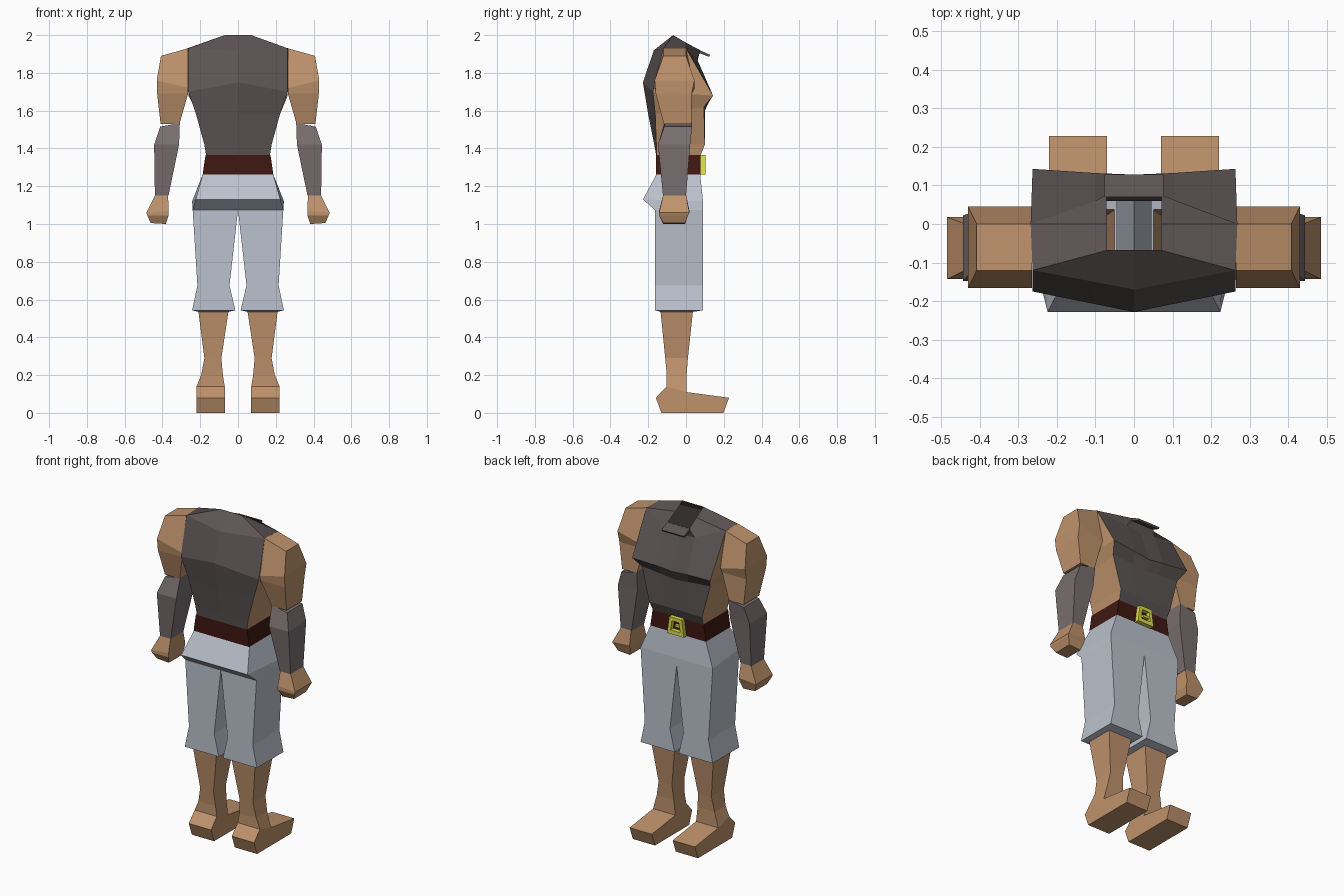
import bpy, bmesh


def mat(name, r, g, b):
    m = bpy.data.materials.new(name)
    m.diffuse_color = (r, g, b, 1)
    return m


SKIN = mat("skin", 0.52, 0.29, 0.15)
SHIRT = mat("dark_cloth", 0.11, 0.09, 0.09)
PANTS = mat("pale_cloth", 0.50, 0.54, 0.61)
BELT = mat("leather", 0.05, 0.009, 0.006)
METAL = mat("yellow_metal", 0.72, 0.72, 0.07)
WRAP = mat("wrap", 0.19, 0.155, 0.16)


def rect(x0, x1, y0, y1, z, sx=0, sy=0):
    """Four-point ring; sx raises the x1 side, sy raises the y1 side."""
    return [(x0, y0, z), (x1, y0, z + sx), (x1, y1, z + sx + sy), (x0, y1, z + sy)]


def loft(name, rings, mats, top=False, bottom=False, side=1, slot=None, loop=False):
    """Join equal rings with quads. top caps the first ring, bottom the last."""
    bm = bmesh.new()
    vs = [[bm.verts.new((x * side, y, z)) for x, y, z in r] for r in rings]
    n = len(rings[0])
    pairs = list(zip(vs, vs[1:]))
    if loop:
        pairs.append((vs[-1], vs[0]))
    for k, (a, b) in enumerate(pairs):
        for i in range(n):
            j = (i + 1) % n
            f = bm.faces.new((a[i], a[j], b[j], b[i]))
            if slot:
                f.material_index = slot(k, i)
    if top:
        bm.faces.new(vs[0])
    if bottom:
        bm.faces.new(vs[-1])
    bmesh.ops.recalc_face_normals(bm, faces=bm.faces[:])
    me = bpy.data.meshes.new(name)
    bm.to_mesh(me)
    bm.free()
    for m in mats:
        me.materials.append(m)
    ob = bpy.data.objects.new(name, me)
    bpy.context.collection.objects.link(ob)
    return ob


def mirrored(name, rings, m, **kw):
    for label, s in (("right", 1), ("left", -1)):
        loft(f"{label}_{name}", rings, [m], side=s, **kw)


def torso_ring(back, bc, fc, fi, front):
    """Full ring from half outline: back centre, back/front corners, inner front, front centre."""
    half = [bc, fc, fi]
    flip = [(-x, y, z) for x, y, z in reversed(half)]
    return [(0, *back)] + half + [(0, *front)] + flip


# Sleeveless shirt, with bare skin side panels and an open neck
torso = [
    torso_ring((-.157, 1.36), (.168, -.155, 1.36), (.168, .075, 1.36), (.08, .075, 1.36), (.075, 1.36)),
    torso_ring((-.168, 1.42), (.178, -.157, 1.42), (.178, .100, 1.42), (.08, .100, 1.42), (.100, 1.42)),
    torso_ring((-.200, 1.58), (.222, -.163, 1.58), (.230, .095, 1.62), (.09, .100, 1.61), (.100, 1.60)),
    torso_ring((-.228, 1.75), (.263, -.175, 1.70), (.263, .143, 1.68), (.10, .132, 1.67), (.128, 1.66)),
    torso_ring((-.170, 1.92), (.263, -.120, 1.93), (.268, .000, 1.93), (.10, .060, 1.87), (.060, 1.86)),
    torso_ring((-.068, 2.00), (.070, -.068, 2.00), (.070, .000, 1.96), (.072, .075, 1.92), (.075, 1.92)),
]
loft("shirt", torso, [SHIRT, SKIN], slot=lambda k, i: int(k < 4 and i in (1, 6)))

# Collar lip over the chest
loft("collar_lip", [rect(-.076, .076, .070, .128, 1.922, sy=-.027),
                    rect(-.076, .076, .070, .122, 1.905, sy=-.020)], [SHIRT], top=True, bottom=True)

# Belt and buckle frame with its pin
loft("belt", [rect(-.172, .172, -.160, .076, 1.365), rect(-.187, .187, -.160, .076, 1.263)], [BELT])


def frame(w_top, w_bot, z0, z1, y):
    return [(-w_bot, y, z0), (w_bot, y, z0), (w_top, y, z1), (-w_top, y, z1)]


loft("buckle", [frame(.042, .056, 1.263, 1.366, .070), frame(.042, .056, 1.263, 1.366, .102),
                frame(.024, .032, 1.287, 1.345, .102), frame(.024, .032, 1.287, 1.345, .070)],
     [METAL], loop=True)
loft("buckle_pin", [rect(-.030, .010, .078, .094, 1.322), rect(-.030, .010, .078, .094, 1.308)],
     [METAL], top=True, bottom=True)

# Trouser hips with the flared seat at the back
loft("trouser_hips", [
    rect(-.186, .186, -.155, .075, 1.265),
    [(-.224, -.228, 1.13), (.224, -.228, 1.13), (.243, .09, 1.12), (-.243, .09, 1.12)],
    rect(-.240, .240, -.165, .090, 1.075)], [PANTS])

# Trouser legs, closed underneath up to the calf
mirrored("trouser_leg", [
    rect(0, .240, -.165, .090, 1.075),
    rect(.045, .215, -.165, .090, .675),
    rect(.014, .243, -.165, .090, .543),
    rect(.050, .210, -.135, .037, .535)], PANTS)

# Bare calf, ankle and foot
mirrored("calf_and_foot", [
    rect(.050, .210, -.135, .037, .54),
    rect(.088, .178, -.110, .010, .29),
    rect(.080, .195, -.102, .003, .20),
    rect(.070, .220, -.103, .003, .14, sy=-.03),
    rect(.070, .220, -.160, .228, .08),
    rect(.070, .220, -.130, .198, 0)], SKIN, bottom=True)

# Shoulder and upper arm
mirrored("upper_arm", [
    rect(.264, .408, -.120, .000, 1.93, sx=-.04),
    rect(.264, .430, -.166, .045, 1.72, sx=.04),
    rect(.264, .428, -.160, .030, 1.69),
    rect(.310, .410, -.118, .030, 1.53)], SKIN, top=True, bottom=True)

# Forearm wrap
mirrored("forearm", [
    rect(.308, .412, -.115, .033, 1.535, sx=-.02),
    rect(.312, .444, -.148, .022, 1.42),
    rect(.368, .440, -.122, .000, 1.15)], WRAP, top=True, bottom=True)

# Fist
mirrored("hand", [
    rect(.370, .438, -.120, .000, 1.155),
    rect(.368, .485, -.143, .018, 1.07, sx=-.01),
    rect(.368, .480, -.143, .010, 1.045),
    rect(.382, .462, -.120, -.005, 1.00, sx=.005)], SKIN, top=True, bottom=True)
